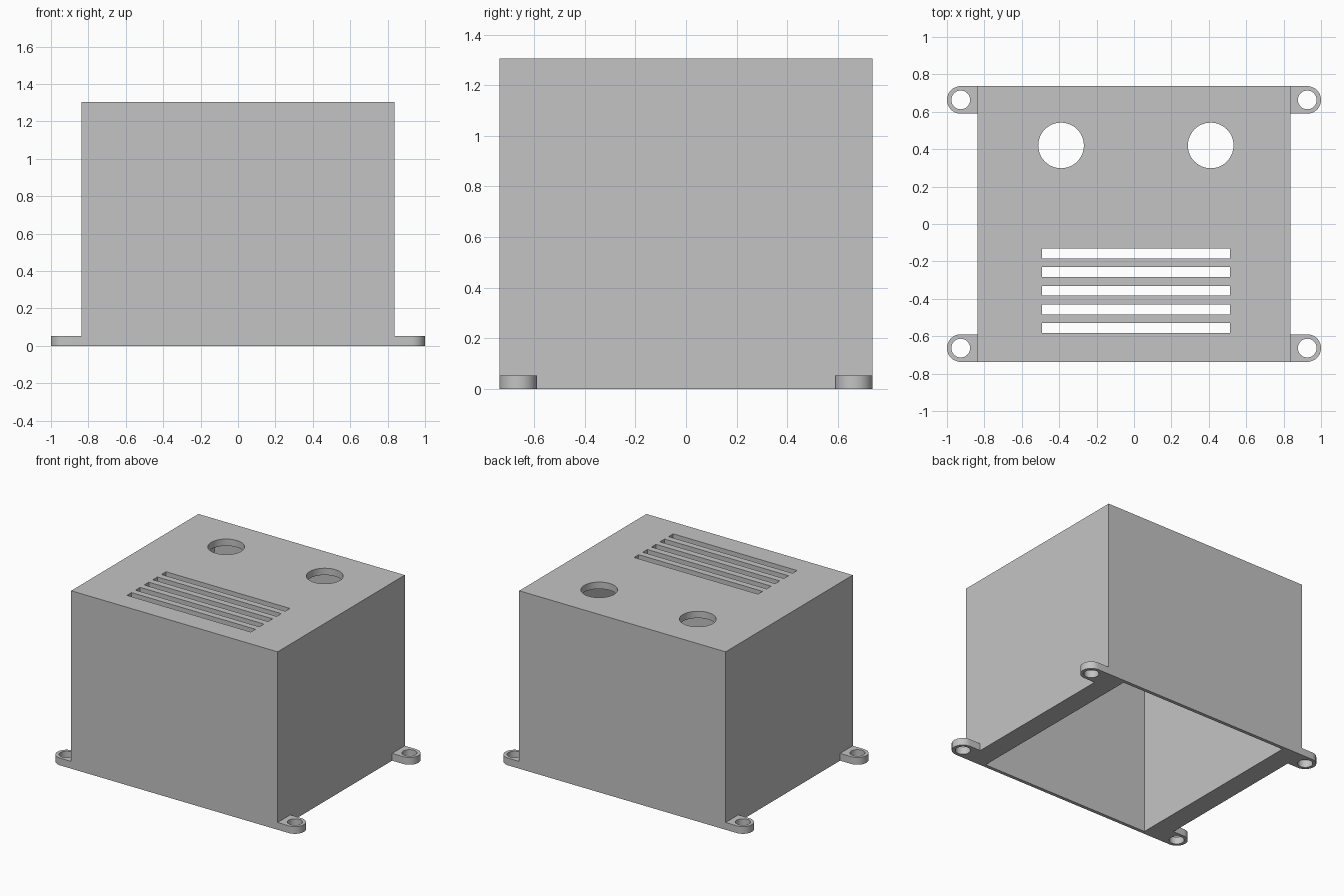
import bpy
import bmesh
from math import pi, sin, cos, radians
from mathutils import Matrix

if "Cube" in bpy.data.objects:
    bpy.data.objects.remove(bpy.data.objects["Cube"])

W, D, H = 1.675, 1.474, 1.305      # outer size of the cover
SIDE, END, ROOF = 0.15, 0.025, 0.05  # wall thicknesses
LUG_R, LUG_H, LUG_X = 0.0735, 0.053, 0.9265

grey = bpy.data.materials.new("plain grey")
grey.use_nodes = True
grey.diffuse_color = (0.55, 0.55, 0.55, 1)
grey.node_tree.nodes["Principled BSDF"].inputs["Base Color"].default_value = grey.diffuse_color


def make(name, bm):
    bmesh.ops.recalc_face_normals(bm, faces=bm.faces)
    mesh = bpy.data.meshes.new(name)
    bm.to_mesh(mesh)
    bm.free()
    mesh.materials.append(grey)
    obj = bpy.data.objects.new(name, mesh)
    bpy.context.collection.objects.link(obj)
    return obj


def add_box(bm, centre, size):
    m = Matrix.Translation(centre) @ Matrix.Diagonal((*size, 1))
    bmesh.ops.create_cube(bm, size=1, matrix=m)


def add_cylinder(bm, centre, radius, depth):
    bmesh.ops.create_cone(bm, cap_ends=True, segments=48, radius1=radius, radius2=radius,
                          depth=depth, matrix=Matrix.Translation(centre))


def cut(obj, bm):
    """Subtract the shapes in bm from obj."""
    cutter = make("cutter", bm)
    cutter.hide_render = True
    mod = obj.modifiers.new("cut", 'BOOLEAN')
    mod.operation = 'DIFFERENCE'
    mod.solver = 'EXACT'
    mod.object = cutter
    select(obj)
    bpy.ops.object.modifier_apply(modifier=mod.name)
    bpy.data.objects.remove(cutter)


def select(obj):
    bpy.ops.object.select_all(action='DESELECT')
    obj.select_set(True)
    bpy.context.view_layer.objects.active = obj


# Cover: a box open underneath, with thick side walls
bm = bmesh.new()
add_box(bm, (0, 0, H / 2), (W, D, H))
cover = make("cover", bm)

bm = bmesh.new()
add_box(bm, (0, 0, (H - ROOF) / 2 - 0.1), (W - 2 * SIDE, D - 2 * END, H - ROOF + 0.2))
cut(cover, bm)

# Vent slots and two round holes through the roof
bm = bmesh.new()
for i in range(5):
    add_box(bm, (0.01, -0.157 - 0.1 * i, H), (1.005, 0.053, 0.3))
for x in (-0.39, 0.41):
    add_cylinder(bm, (x, 0.42, H), 0.122, 0.3)
cut(cover, bm)
select(cover)
bpy.ops.object.shade_smooth_by_angle(angle=radians(30))

# Mounting lugs: round-ended tabs with a screw hole at each corner
for sx, side in ((1, "left"), (-1, "right")):
    for sy, end in ((-1, "front"), (1, "back")):
        cy = sy * (D / 2 - LUG_R)
        outline = [(W / 2, -LUG_R)]
        outline += [(LUG_X + LUG_R * cos(a), LUG_R * sin(a))
                    for a in (-pi / 2 + pi * k / 24 for k in range(25))]
        outline += [(W / 2, LUG_R)]
        bm = bmesh.new()
        base = bm.faces.new([bm.verts.new((sx * x, cy + y, 0)) for x, y in outline])
        top = bmesh.ops.extrude_face_region(bm, geom=[base])["geom"]
        bmesh.ops.translate(bm, vec=(0, 0, LUG_H),
                            verts=[v for v in top if isinstance(v, bmesh.types.BMVert)])
        lug = make(f"{end}_{side}_lug", bm)
        bm = bmesh.new()
        add_cylinder(bm, (sx * LUG_X, cy, 0), 0.05, 0.3)
        cut(lug, bm)
        select(lug)
        bpy.ops.object.shade_smooth_by_angle(angle=radians(30))
